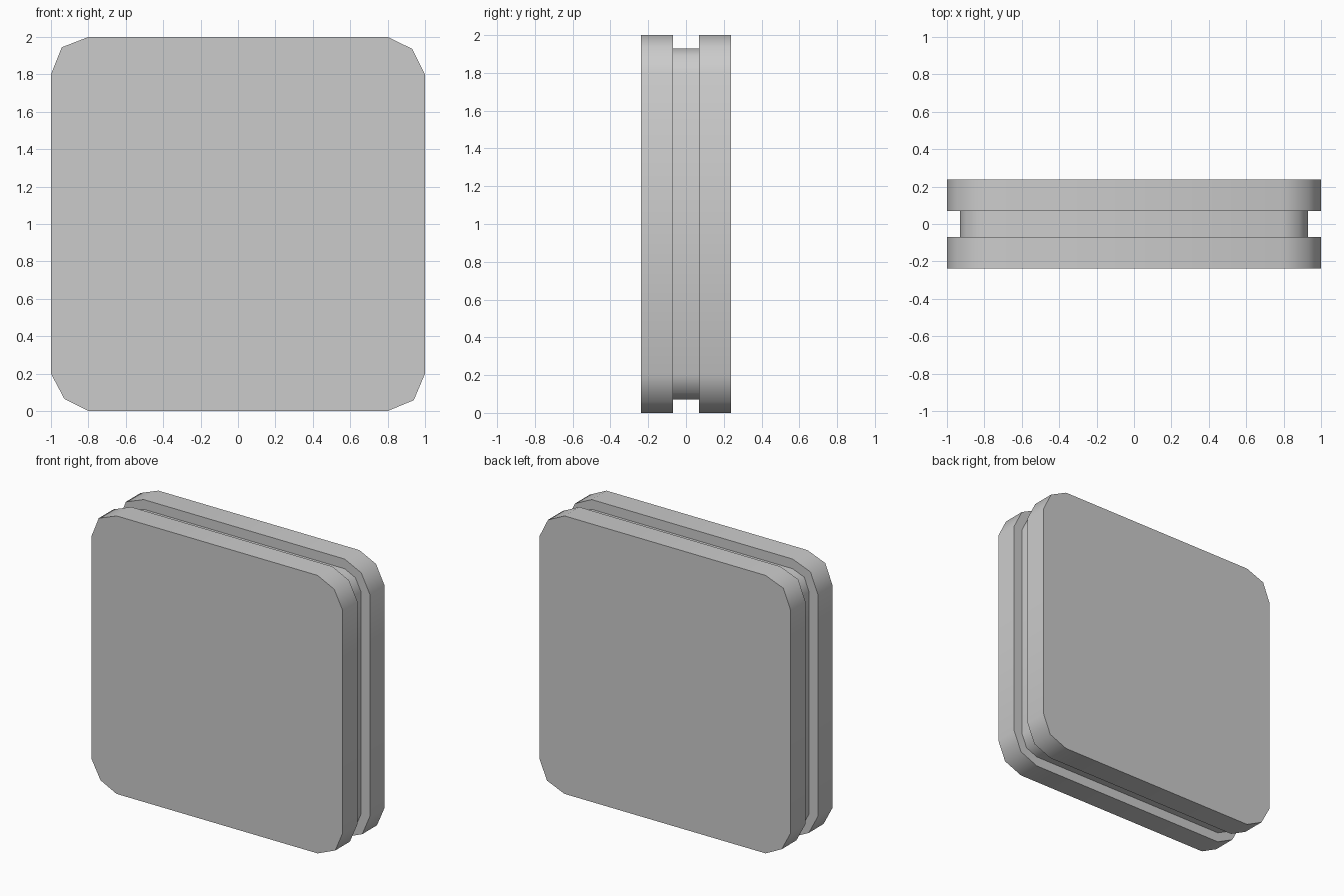
import bpy, bmesh, math

if "Cube" in bpy.data.objects:
    bpy.data.objects.remove(bpy.data.objects["Cube"])

HALF = 1.0        # half width of the square plates
RADIUS = 0.2      # corner radius
GROOVE = 0.07     # groove depth
# middle point of each two-segment corner: (sign x, sign z, x, z) about the centre
CORNERS = [(1, -1, 0.94, -0.942), (1, 1, 0.932, 0.936),
           (-1, 1, -0.942, 0.945), (-1, -1, -0.928, -0.936)]


def outline(inset):
    """Rounded square outline in x/z, corners concentric with the outer plate."""
    c, k = HALF - RADIUS, (RADIUS - inset) / RADIUS
    pts = []
    for sx, sz, mx, mz in CORNERS:
        mid = (sx * c + (mx - sx * c) * k, sz * c + (mz - sz * c) * k)
        side = (sx * (HALF - inset), sz * c)
        flat = (sx * c, sz * (HALF - inset))
        pts += [side, mid, flat] if sx == sz else [flat, mid, side]
    return pts


# grooved block: front plate, recessed core and back plate lofted as one solid
rings = [(-0.238, 0), (-0.07, 0), (-0.07, GROOVE),
         (0.07, GROOVE), (0.07, 0), (0.238, 0)]
bm = bmesh.new()
loops = [[bm.verts.new((x, y, z + HALF)) for x, z in outline(i)] for y, i in rings]
for a, b in zip(loops, loops[1:]):
    for j in range(len(a)):
        k = (j + 1) % len(a)
        bm.faces.new((a[j], a[k], b[k], b[j]))
bm.faces.new(loops[0])
bm.faces.new(loops[-1][::-1])
bmesh.ops.recalc_face_normals(bm, faces=bm.faces)

mesh = bpy.data.meshes.new("grooved_square_block")
bm.to_mesh(mesh)
bm.free()
block = bpy.data.objects.new("grooved_square_block", mesh)
bpy.context.collection.objects.link(block)

# smooth the corners, keep the plate edges sharp
bpy.context.view_layer.objects.active = block
block.select_set(True)
bpy.ops.object.shade_smooth_by_angle(angle=math.radians(50))
